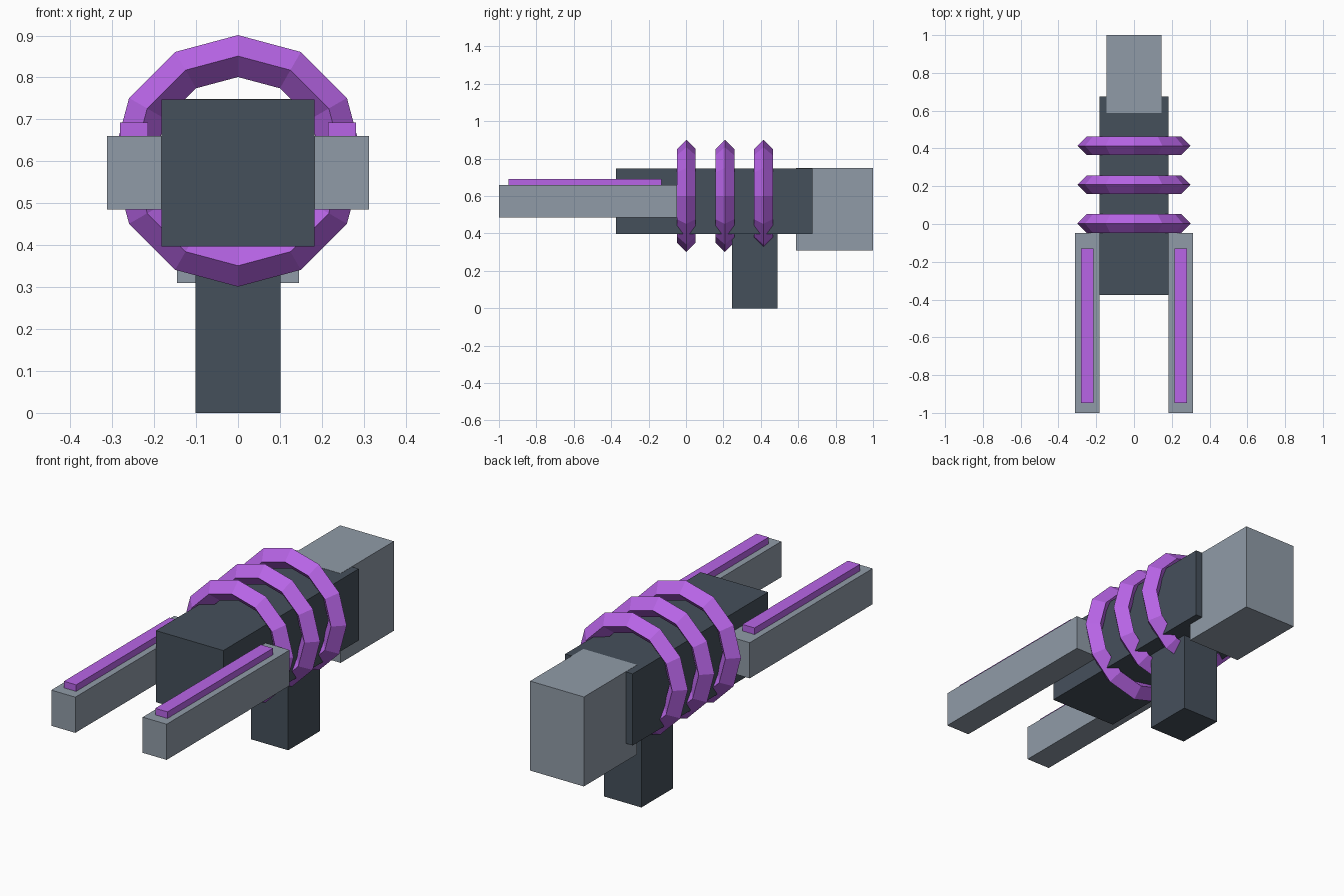
import bpy
from math import radians

if "Cube" in bpy.data.objects:
    bpy.data.objects.remove(bpy.data.objects["Cube"])


def material(name, color):
    m = bpy.data.materials.new(name)
    m.diffuse_color = (*color, 1)
    m.use_nodes = True
    m.node_tree.nodes["Principled BSDF"].inputs["Base Color"].default_value = m.diffuse_color
    return m


dark = material("dark_metal", (0.06, 0.08, 0.105))
light = material("light_metal", (0.28, 0.33, 0.39))
glow = material("purple_glow", (0.48, 0.13, 0.8))


def box(name, xs, ys, zs, mat):
    """Box given by its min/max range on each axis."""
    ranges = (xs, ys, zs)
    bpy.ops.mesh.primitive_cube_add(size=1, location=[(a + b) / 2 for a, b in ranges])
    ob = bpy.context.object
    ob.name = name
    ob.scale = [b - a for a, b in ranges]
    bpy.ops.object.transform_apply(location=False, rotation=False, scale=True)
    ob.data.materials.append(mat)
    return ob


# Central body, rear stock and grip
box("body", (-0.183, 0.183), (-0.375, 0.675), (0.397, 0.748), dark)
box("stock", (-0.146, 0.146), (0.587, 1.0), (0.31, 0.749), light)
box("grip", (-0.101, 0.101), (0.245, 0.49), (0, 0.41), dark)

# Side rails with glowing strips on top
for side, s in (("left", -1), ("right", 1)):
    box(side + "_rail", sorted((s * 0.183, s * 0.313)), (-1.0, -0.047), (0.485, 0.66), light)
    box(side + "_strip", sorted((s * 0.215, s * 0.281)), (-0.948, -0.13), (0.655, 0.692), glow)

# Coil rings: twelve-sided with a diamond cross-section
for i in range(3):
    bpy.ops.mesh.primitive_torus_add(
        major_segments=12, minor_segments=4, major_radius=0.25, minor_radius=0.05,
        location=(0, 0.002 + 0.206 * i, 0.601), rotation=(radians(90), 0, 0))
    ring = bpy.context.object
    ring.name = f"coil_ring_{i + 1}"
    ring.data.materials.append(glow)
    bpy.ops.object.shade_flat()
